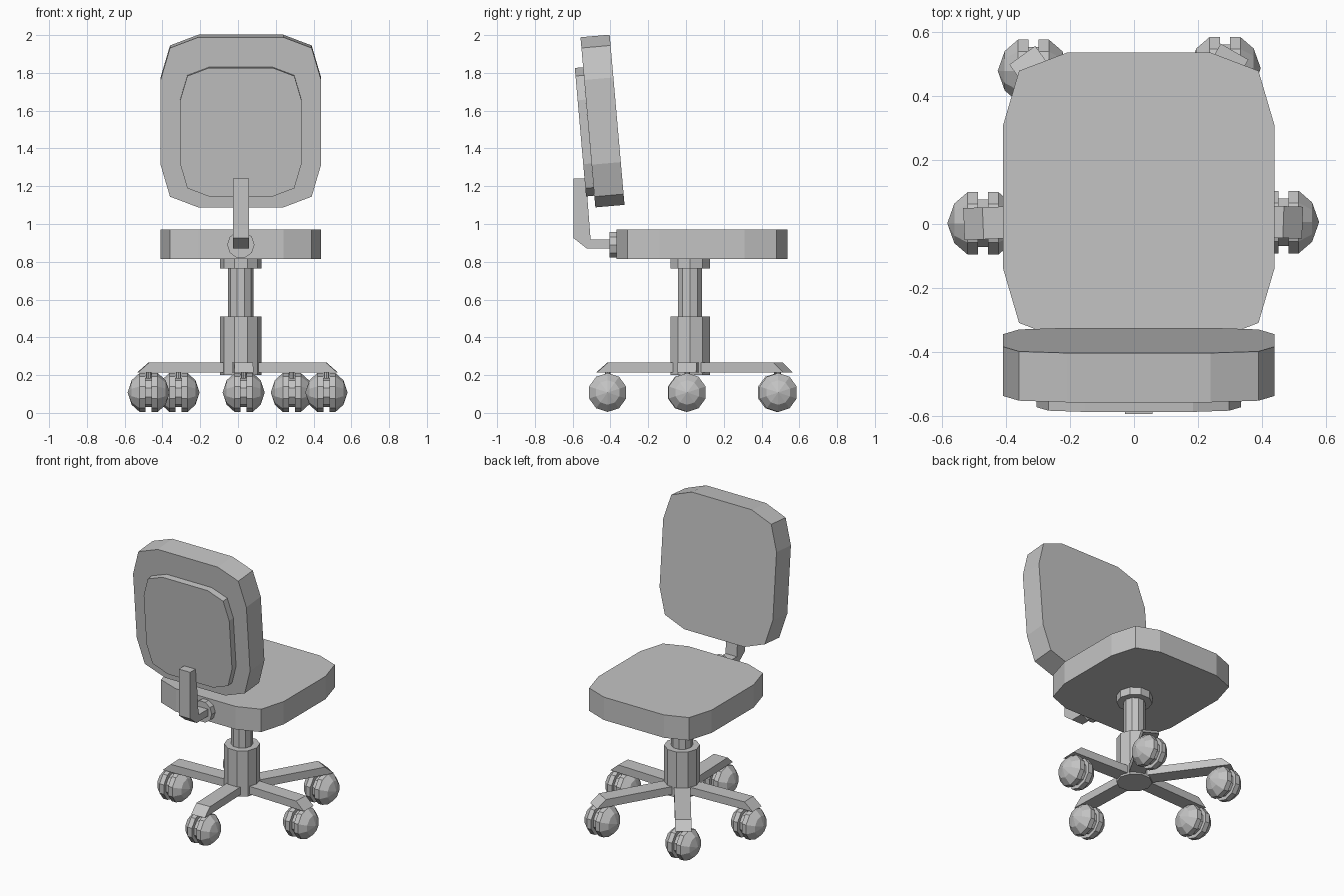
import bpy, bmesh
from math import cos, sin, pi, radians, atan2, hypot
from mathutils import Matrix, Vector

if "Cube" in bpy.data.objects:
    bpy.data.objects.remove(bpy.data.objects["Cube"])

GREY = (0.55, 0.55, 0.55, 1)
grey = bpy.data.materials.new("plain grey")
grey.use_nodes = True
grey.diffuse_color = GREY
grey.node_tree.nodes["Principled BSDF"].inputs["Base Color"].default_value = GREY

CX = 0.015          # the chair body's centre line
HUB = Vector((CX, 0.022, 0))


def finish(name, bm, matrix):
    bmesh.ops.recalc_face_normals(bm, faces=bm.faces)
    mesh = bpy.data.meshes.new(name)
    bm.to_mesh(mesh)
    bm.free()
    mesh.materials.append(grey)
    obj = bpy.data.objects.new(name, mesh)
    obj.matrix_world = matrix
    bpy.context.collection.objects.link(obj)
    return obj


def prism(name, outline, depth, matrix):
    """Extrude an outline in local xy, centred on local z."""
    bm = bmesh.new()
    face = bm.faces.new([bm.verts.new((x, y, -depth / 2)) for x, y in outline])
    grown = bmesh.ops.extrude_face_region(bm, geom=[face])["geom"]
    moved = [v for v in grown if isinstance(v, bmesh.types.BMVert)]
    bmesh.ops.translate(bm, verts=moved, vec=(0, 0, depth))
    return finish(name, bm, matrix)


def ring(radius, sides=10):
    return [(radius * cos(2 * pi * i / sides), radius * sin(2 * pi * i / sides))
            for i in range(sides)]


def lathe_x(name, profile, location, sides=10):
    """Turn a profile of (x, radius) points around the x axis."""
    bm = bmesh.new()
    verts = [bm.verts.new((x, 0, r)) for x, r in profile]
    edges = [bm.edges.new(pair) for pair in zip(verts, verts[1:])]
    bmesh.ops.spin(bm, geom=verts + edges, cent=(0, 0, 0), axis=(1, 0, 0),
                   angle=2 * pi, steps=sides, use_duplicate=False)
    bmesh.ops.remove_doubles(bm, verts=bm.verts, dist=0.0005)
    return finish(name, bm, Matrix.Translation(location))


# Cushion outline: one corner mirrored to all four
corner = [(0.425, 0.225), (0.375, 0.395), (0.225, 0.452)]
half = corner + [(-x, y) for x, y in reversed(corner)]
cushion = half + [(-x, -y) for x, y in half]

# Seat and tilted backrest
prism("seat", cushion, 0.155, Matrix.Translation((CX, 0.085, 0.893)))
tilt = Matrix.Rotation(radians(95), 4, 'X')
prism("backrest", cushion, 0.155, Matrix.Translation((CX, -0.442, 1.545)) @ tilt)
prism("backrest_plate", [(x * 0.755, y * 0.755) for x, y in cushion], 0.044,
      Matrix.Translation((CX, -0.537, 1.488)) @ tilt)

# Bent bracket, drawn in the yz plane, and its round socket
sideways = Matrix(((0, 0, 1, CX), (1, 0, 0, 0), (0, 1, 0, 0), (0, 0, 0, 1)))
prism("backrest_bracket",
      [(-0.595, 1.24), (-0.53, 1.24), (-0.505, 0.918), (-0.38, 0.918),
       (-0.38, 0.87), (-0.525, 0.87), (-0.595, 0.925)], 0.085, sideways)
prism("bracket_socket", ring(0.072), 0.06,
      Matrix.Translation((CX, -0.375, 0.89)) @ Matrix.Rotation(pi / 2, 4, 'X'))

# Gas lift column
for name, radius, low, high in (("column_sleeve", 0.11, 0.2, 0.51),
                                ("column_piston", 0.067, 0.5, 0.78),
                                ("column_collar", 0.11, 0.765, 0.82)):
    prism(name, ring(radius), high - low,
          Matrix.Translation(HUB + Vector((0, 0, (low + high) / 2))))

# Five legs with twin-wheel casters
wheel = [(0.016, 0), (0.016, 0.103), (0.048, 0.103), (0.09, 0.065), (0.112, 0)]
wheel_z = 0.108
spots = {"left": (0.468, 0.006), "right": (-0.473, 0.002), "front": (0.03, -0.415),
         "back_left": (0.285, 0.488), "back_right": (-0.315, 0.48)}
for side, (x, y) in spots.items():
    reach = hypot(x - HUB.x, y - HUB.y)
    turn = Matrix.Rotation(atan2(y - HUB.y, x - HUB.x), 4, 'Z')
    upright = Matrix.Rotation(pi / 2, 4, 'X')
    prism("leg_" + side,
          [(0.03, 0.213), (0.03, 0.266), (reach, 0.266), (reach + 0.06, 0.213)],
          0.1, Matrix.Translation(HUB) @ turn @ upright)
    place = Vector((x, y, wheel_z))
    lathe_x("caster_outer_" + side, wheel, place)
    lathe_x("caster_inner_" + side, [(-a, r) for a, r in wheel], place)
    lathe_x("caster_core_" + side,
            [(-0.02, 0), (-0.02, 0.078), (0.02, 0.078), (0.02, 0)], place)
    prism("caster_stem_" + side, ring(0.014, 8), 0.06,
          Matrix.Translation((x, y, 0.2)))
